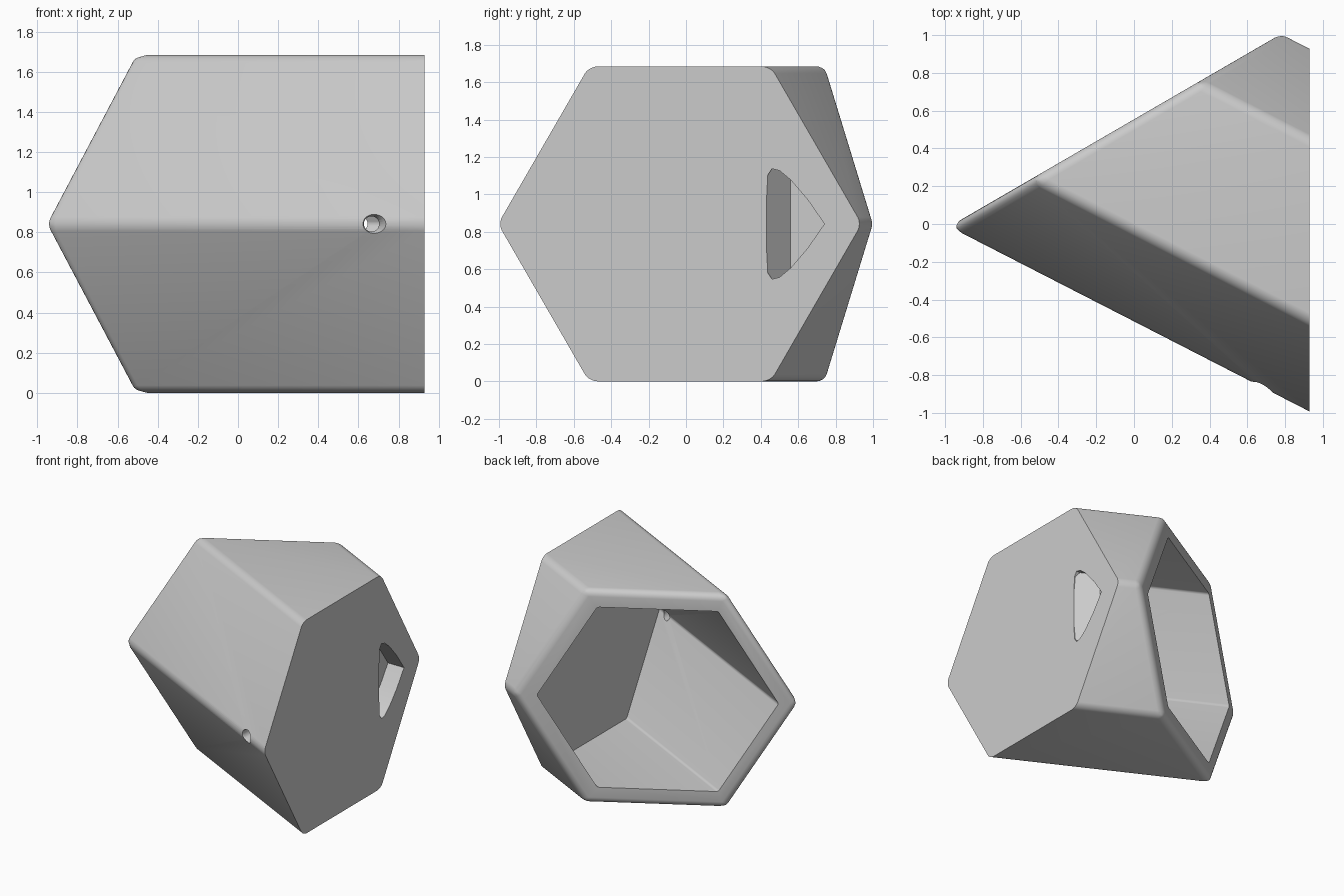
import bpy
import bmesh
from math import cos, sin, radians
from mathutils import Matrix, Vector

if "Cube" in bpy.data.objects:
    bpy.data.objects.remove(bpy.data.objects["Cube"], do_unlink=True)

MID_Z = 0.842       # height of the side ridges
CENTRE_Y = -0.033   # hexagon centre on the flat end
END_X = 0.93        # flat end panel
LEAN = 0.513        # sideways slope of the tube axis
RIM_SLOPE = 0.58    # slope of the open end

grey = bpy.data.materials.new("light grey")
grey.use_nodes = True
colour = (0.6, 0.6, 0.6, 1)
grey.diffuse_color = colour
grey.node_tree.nodes["Principled BSDF"].inputs["Base Color"].default_value = colour


def finish(name, bm, helper=False):
    bmesh.ops.recalc_face_normals(bm, faces=bm.faces)
    mesh = bpy.data.meshes.new(name)
    bm.to_mesh(mesh)
    bm.free()
    obj = bpy.data.objects.new(name, mesh)
    bpy.context.collection.objects.link(obj)
    mesh.materials.append(grey)
    obj.hide_render = helper
    return obj


def loft(bm, first, second):
    """Closed solid between two matching rings of points."""
    a = [bm.verts.new(p) for p in first]
    b = [bm.verts.new(p) for p in second]
    n = len(a)
    for i in range(n):
        j = (i + 1) % n
        bm.faces.new((a[i], a[j], b[j], b[i]))
    bm.faces.new(a)
    bm.faces.new(b)


def hex_tube(name, radius, end_x, rim_y, round_width, helper=False, rim=True):
    """Slanted hexagonal tube from a flat end to an angled end."""
    flat_end, open_end = [], []
    for k in range(6):
        y0 = CENTRE_Y + radius * cos(radians(60 * k))
        z = MID_Z + radius * sin(radians(60 * k))
        x = (y0 + LEAN * END_X - rim_y) / (LEAN + RIM_SLOPE)
        flat_end.append((end_x, y0 - LEAN * (end_x - END_X), z))
        open_end.append((x, y0 - LEAN * (x - END_X), z))
    bm = bmesh.new()
    loft(bm, flat_end, open_end)
    bmesh.ops.recalc_face_normals(bm, faces=bm.faces)

    def at_end(v):
        return abs(v.co.x - end_x) < 1e-4

    limit = 1 if rim else 2
    edges = [e for e in bm.edges
             if (sum(at_end(v) for v in e.verts) <= 1 if rim
                 else sum(at_end(v) for v in e.verts) == 1)]
    bmesh.ops.bevel(bm, geom=edges, offset=round_width, offset_type='WIDTH',
                    segments=6, profile=0.5, affect='EDGES', clamp_overlap=True)
    return finish(name, bm, helper)


# Outer shell and its hollow
shell = hex_tube("hexagonal_shell", 0.972, END_X, 0.554, 0.072)
cavity = hex_tube("cavity_cutter", 0.82, 0.77, 0.9, 0.025, helper=True, rim=False)

# Pointed pocket in the end panel, with one sloping wall
half = [(0.65, 0.13), (0.56, 0.235), (0.5, 0.285), (0.46, 0.295), (0.437, 0.26), (0.43, 0.12)]
outline = [(0.74, 0)] + half + [(y, -z) for y, z in reversed(half)]
bm = bmesh.new()
loft(bm, [(0.79, y, MID_Z + z) for y, z in outline],
     [(1.0, y, MID_Z + z) for y, z in outline])
cut = bmesh.ops.bisect_plane(bm, geom=bm.verts[:] + bm.edges[:] + bm.faces[:],
                             plane_co=(END_X, 0.43, 0), plane_no=Vector((-0.13, -0.14, 0)),
                             clear_outer=True)
bmesh.ops.holes_fill(bm, edges=[e for e in bm.edges if e.is_boundary])
pocket = finish("pocket_cutter", bm, helper=True)


# Small cable hole through the front ridge, flared at the mouth
def cone(name, r1, r2, depth, centre_y):
    bm = bmesh.new()
    bmesh.ops.create_cone(bm, cap_ends=True, segments=32, radius1=r1, radius2=r2, depth=depth,
                          matrix=Matrix.Translation((0.665, centre_y, MID_Z))
                          @ Matrix.Rotation(radians(-90), 4, 'X'))
    return finish(name, bm, helper=True)


hole = cone("cable_hole_cutter", 0.038, 0.038, 0.6, -0.85)
flare = cone("cable_flare_cutter", 0.09, 0.03, 0.12, -0.87)

# Cut everything out of the shell
cutters = [cavity, pocket, hole, flare]
bpy.ops.object.select_all(action='DESELECT')
shell.select_set(True)
bpy.context.view_layer.objects.active = shell
for cutter in cutters:
    mod = shell.modifiers.new(cutter.name, 'BOOLEAN')
    mod.operation = 'DIFFERENCE'
    mod.solver = 'EXACT'
    mod.object = cutter
    bpy.ops.object.modifier_apply(modifier=mod.name)
for cutter in cutters:
    bpy.data.objects.remove(cutter, do_unlink=True)
bpy.ops.object.shade_smooth_by_angle(angle=radians(30))
